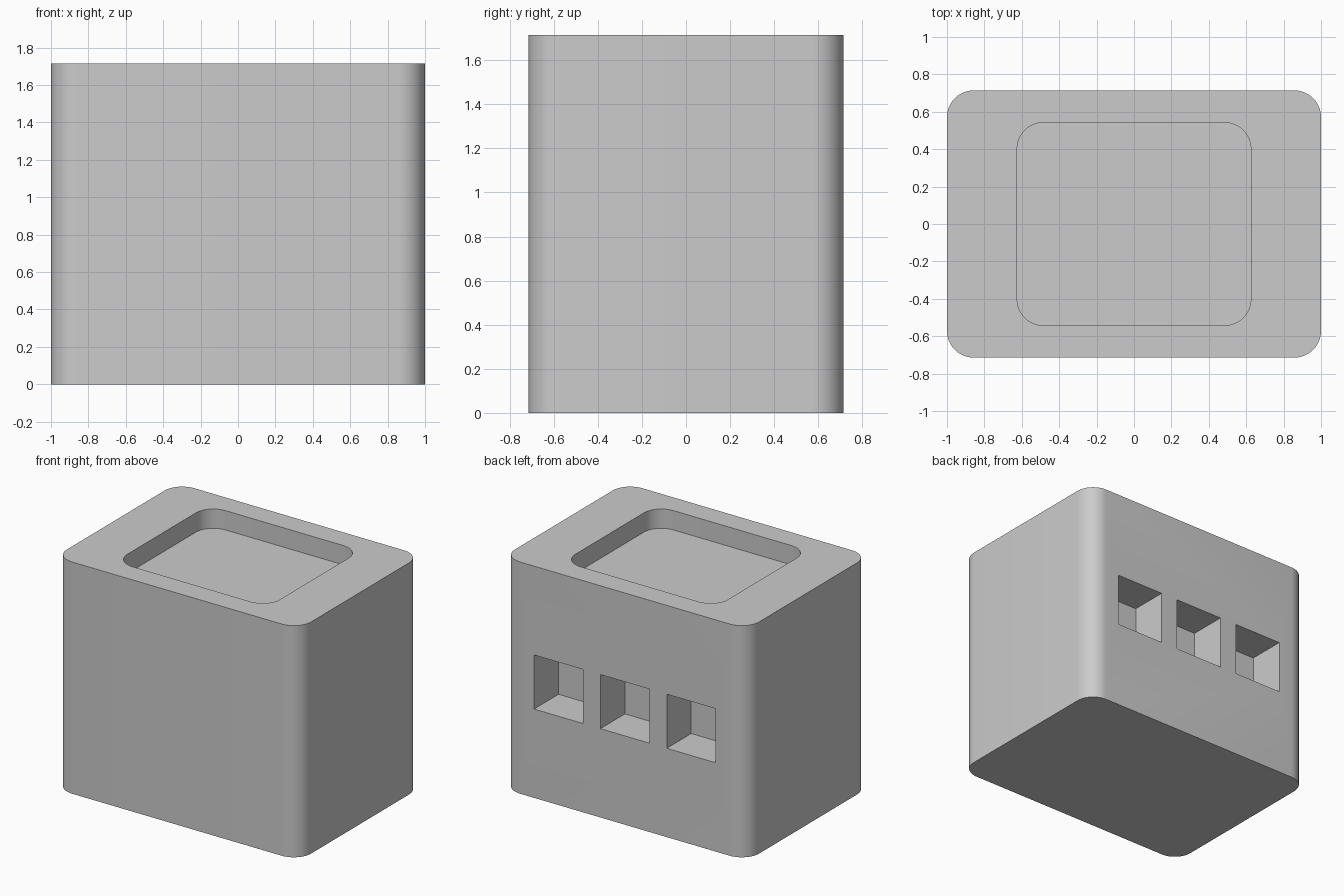
import bpy
import bmesh
import math
from mathutils import Matrix

cube = bpy.data.objects.get("Cube")
if cube:
    bpy.data.objects.remove(cube, do_unlink=True)

UNIT = 1 / 7
WIDTH, DEPTH, HEIGHT = 14 * UNIT, 10 * UNIT, 12 * UNIT

# Single plain grey
GREY = (0.6, 0.6, 0.6, 1)
grey = bpy.data.materials.new("plain grey")
grey.use_nodes = True
grey.diffuse_color = GREY
for node in grey.node_tree.nodes:
    if node.type == "BSDF_PRINCIPLED":
        node.inputs["Base Color"].default_value = GREY


def block(name, size, centre, radius=0):
    """Box with optionally rounded vertical edges."""
    bm = bmesh.new()
    bmesh.ops.create_cube(bm, size=1, matrix=Matrix.Diagonal((*size, 1)))
    if radius:
        upright = [e for e in bm.edges
                   if abs(e.verts[0].co.z - e.verts[1].co.z) > size[2] / 2]
        bmesh.ops.bevel(bm, geom=upright, offset=radius, segments=12,
                        profile=0.5, affect="EDGES")
    bmesh.ops.translate(bm, vec=centre, verts=bm.verts)
    bmesh.ops.recalc_face_normals(bm, faces=bm.faces)
    mesh = bpy.data.meshes.new(name)
    bm.to_mesh(mesh)
    bm.free()
    mesh.materials.append(grey)
    obj = bpy.data.objects.new(name, mesh)
    bpy.context.collection.objects.link(obj)
    return obj


# Solid body with rounded corners
body = block("body", (WIDTH, DEPTH, HEIGHT), (0, 0, HEIGHT / 2), UNIT)

# Shallow rounded tray in the top, twice as tall as its depth to cut cleanly
cutters = [block("tray_cutter", (1.25, 1.086, 2 * UNIT), (0, 0, HEIGHT), UNIT)]

# Row of three square pockets in the back
for i in (-1, 0, 1):
    cutters.append(block("pocket_cutter", (0.4, 4 * UNIT, 0.4),
                         (i * 0.543, DEPTH / 2, HEIGHT / 2)))

bpy.ops.object.select_all(action="DESELECT")
body.select_set(True)
bpy.context.view_layer.objects.active = body
for cutter in cutters:
    cutter.hide_render = True
    cut = body.modifiers.new("cut", "BOOLEAN")
    cut.operation = "DIFFERENCE"
    cut.solver = "EXACT"
    cut.object = cutter
    bpy.ops.object.modifier_apply(modifier=cut.name)
    bpy.data.objects.remove(cutter, do_unlink=True)

bpy.ops.object.shade_smooth_by_angle(angle=math.radians(30))
